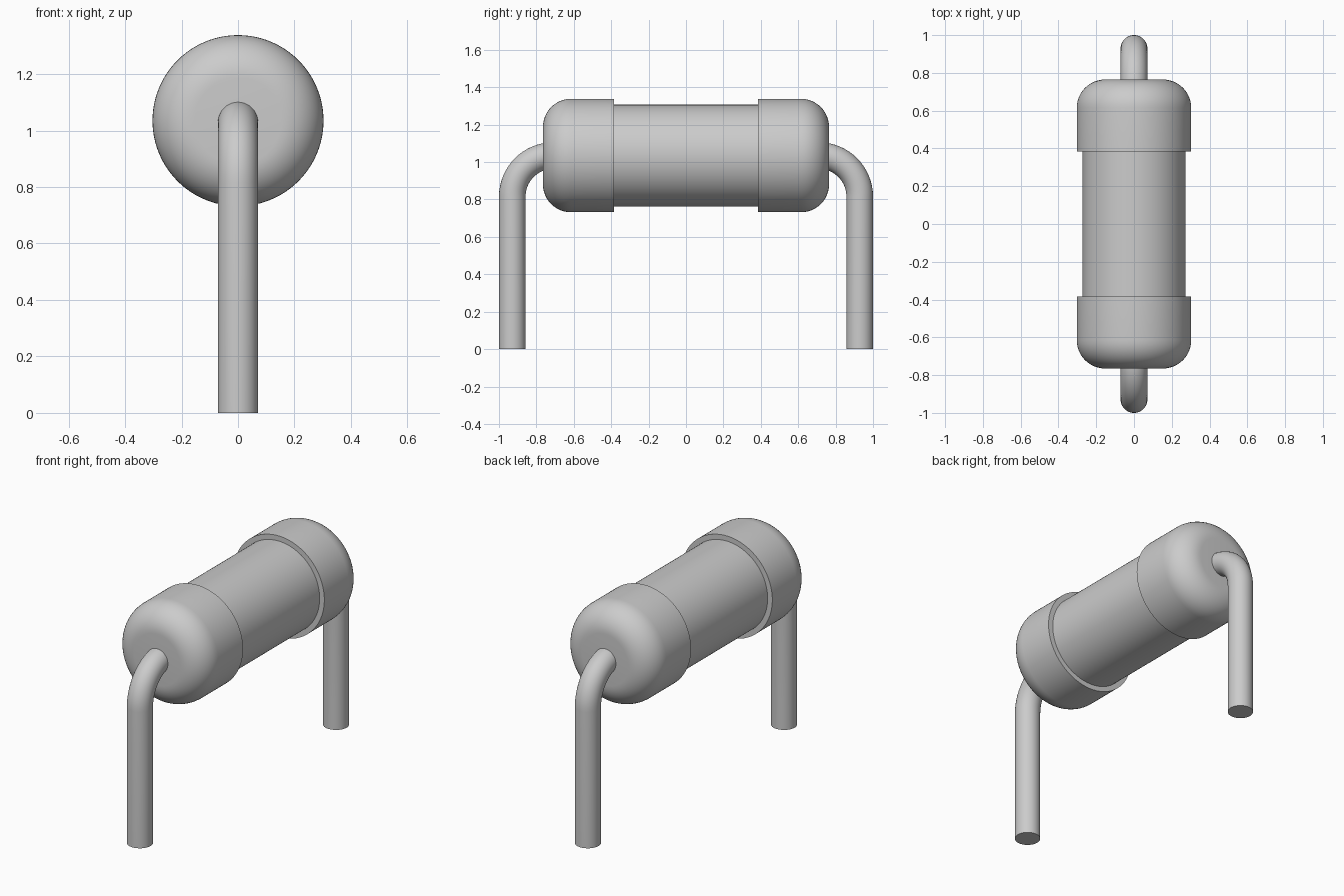
import bpy
import bmesh
from math import sin, cos, pi, radians
from mathutils import Vector

cube = bpy.data.objects.get("Cube")
if cube:
    bpy.data.objects.remove(cube, do_unlink=True)

AXIS_Z = 1.035      # height of the body axis
CAP_R, CORE_R, LEAD_R = 0.303, 0.272, 0.071
CAP_END, CAP_INNER = 0.765, 0.385
FILLET = 0.15
LEAD_Y, BEND_R = 0.929, 0.22

grey = bpy.data.materials.new("plain grey")
grey.use_nodes = True
colour = (0.6, 0.6, 0.6, 1)
grey.diffuse_color = colour
grey.node_tree.nodes["Principled BSDF"].inputs["Base Color"].default_value = colour


def skin_rings(name, rings, sides):
    """Tube through rings of (centre, radius, axis in the yz plane), closed at both ends."""
    bm = bmesh.new()
    loops = []
    for centre, radius, axis in rings:
        across = Vector((1, 0, 0))
        up = axis.cross(across)
        loops.append([bm.verts.new(centre + radius * (
            across * cos(2 * pi * i / sides) + up * sin(2 * pi * i / sides)))
            for i in range(sides)])
    for a, b in zip(loops, loops[1:]):
        for i in range(sides):
            j = (i + 1) % sides
            bm.faces.new((a[i], a[j], b[j], b[i]))
    bm.faces.new(loops[0])
    bm.faces.new(loops[-1])
    bmesh.ops.recalc_face_normals(bm, faces=bm.faces)
    mesh = bpy.data.meshes.new(name)
    bm.to_mesh(mesh)
    bm.free()
    mesh.materials.append(grey)
    obj = bpy.data.objects.new(name, mesh)
    bpy.context.collection.objects.link(obj)
    bpy.ops.object.select_all(action='DESELECT')
    obj.select_set(True)
    bpy.context.view_layer.objects.active = obj
    bpy.ops.object.shade_smooth_by_angle(angle=radians(35))
    return obj


def lathe(name, profile):
    """Turn a (y, radius) profile about the body axis."""
    along = Vector((0, 1, 0))
    return skin_rings(name, [(Vector((0, y, AXIS_Z)), r, along) for y, r in profile], 96)


# Central barrel
lathe("body_barrel", [(-CAP_INNER - 0.05, CORE_R), (CAP_INNER + 0.05, CORE_R)])

for side, label in ((-1, "front"), (1, "back")):
    # Rounded end cap
    profile = [(side * CAP_INNER, CAP_R)]
    for i in range(13):
        a = pi / 2 * i / 12
        profile.append((side * (CAP_END - FILLET + FILLET * sin(a)),
                        CAP_R - FILLET + FILLET * cos(a)))
    lathe(label + "_end_cap", profile)

    # Bent wire lead: straight leg, quarter bend, short run into the cap
    bend_y, bend_z = LEAD_Y - BEND_R, AXIS_Z - BEND_R
    rings = [(Vector((0, side * LEAD_Y, 0)), LEAD_R, Vector((0, 0, 1)))]
    for i in range(17):
        a = pi / 2 * i / 16
        rings.append((Vector((0, side * (bend_y + BEND_R * cos(a)), bend_z + BEND_R * sin(a))),
                      LEAD_R, Vector((0, -side * sin(a), cos(a)))))
    skin_rings(label + "_wire_lead", rings, 48)
